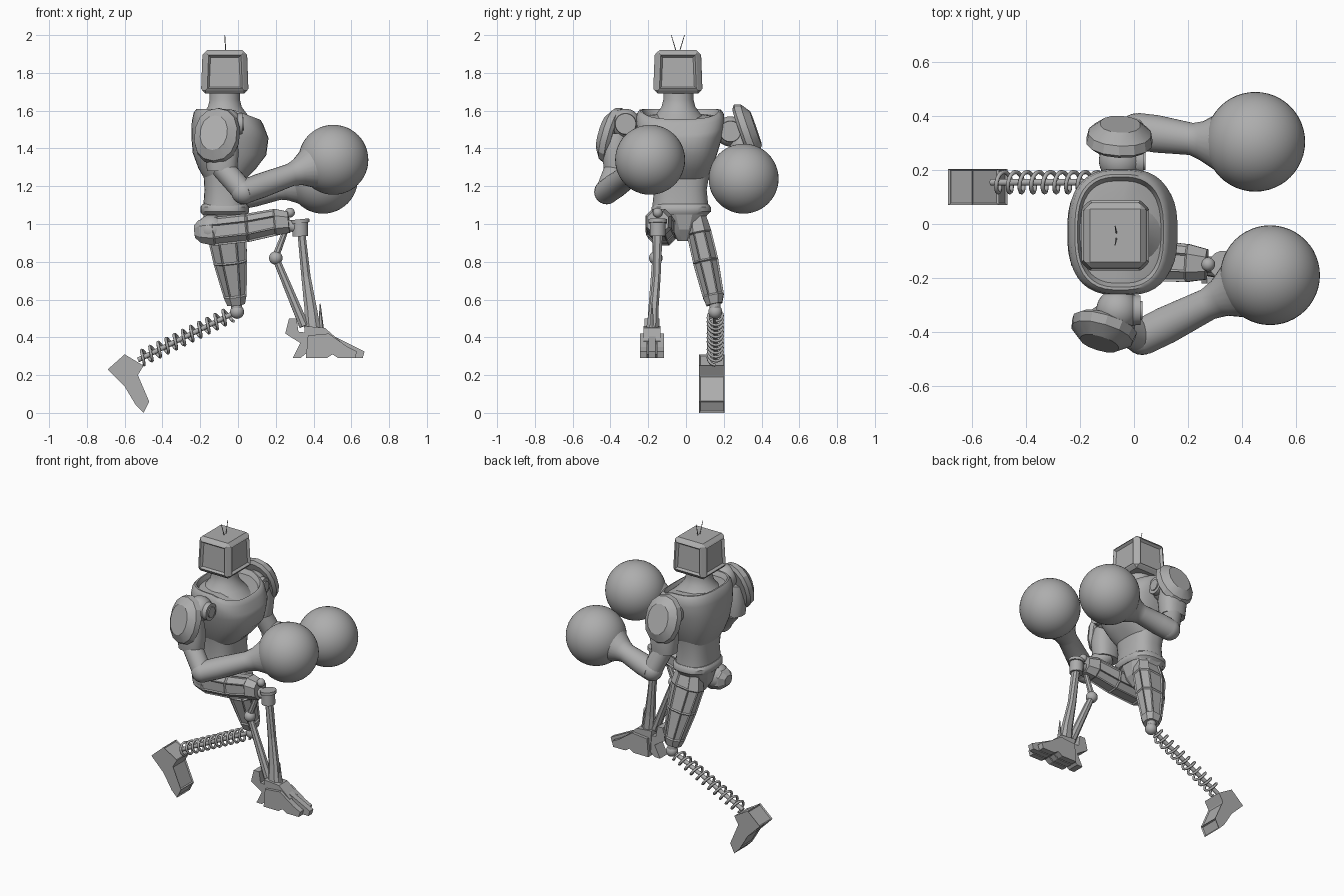
import bpy, bmesh, math
from mathutils import Vector

cube = bpy.data.objects.get("Cube")
if cube:
    bpy.data.objects.remove(cube, do_unlink=True)

grey = bpy.data.materials.new("plain_grey")
grey.use_nodes = True
colour = (0.42, 0.42, 0.42, 1)
grey.diffuse_color = colour
for node in grey.node_tree.nodes:
    if node.type == 'BSDF_PRINCIPLED':
        node.inputs["Base Color"].default_value = colour


def add(name, data, smooth=0):
    ob = bpy.data.objects.new(name, data)
    bpy.context.collection.objects.link(ob)
    data.materials.append(grey)
    if smooth:
        bpy.ops.object.select_all(action='DESELECT')
        bpy.context.view_layer.objects.active = ob
        ob.select_set(True)
        bpy.ops.object.shade_smooth_by_angle(angle=math.radians(smooth))
    return ob


def finish(name, bm, smooth=0, panels=False):
    bmesh.ops.recalc_face_normals(bm, faces=bm.faces)
    if panels:  # recess the large quads
        big = [f for f in bm.faces if len(f.verts) == 4 and f.calc_area() > 0.008]
        bmesh.ops.inset_individual(bm, faces=big, thickness=0.01, depth=-0.007)
    mesh = bpy.data.meshes.new(name)
    bm.to_mesh(mesh)
    bm.free()
    return add(name, mesh, smooth)


def loft(name, rings, n=24, power=2, up=(0, 0, 1), smooth=40, panels=False, shape=None):
    """Rings of (centre, half width, half height) square to the line from first to last."""
    bm = bmesh.new()
    axis = (Vector(rings[-1][0]) - Vector(rings[0][0])).normalized()
    u = Vector(up).cross(axis).normalized()
    v = axis.cross(u)
    loops = []
    for centre, a, b in rings:
        loop = []
        for i in range(n):
            t = math.tau * (i + 0.5) / n
            c, s = math.cos(t), math.sin(t)
            p = Vector(centre) + u * a * math.copysign(abs(c) ** (2 / power), c) \
                + v * b * math.copysign(abs(s) ** (2 / power), s)
            loop.append(bm.verts.new(shape(p) if shape else p))
        loops.append(loop)
    for p, q in zip(loops, loops[1:]):
        for i in range(n):
            bm.faces.new((p[i], p[(i + 1) % n], q[(i + 1) % n], q[i]))
    bm.faces.new(loops[0])
    bm.faces.new(loops[-1])
    return finish(name, bm, smooth, panels)


def rod(name, a, b, r1, r2=None, n=16):
    r2 = r1 if r2 is None else r2
    up = (1, 0, 0) if abs(a[2] - b[2]) > abs(a[0] - b[0]) else (0, 0, 1)
    return loft(name, [(a, r1, r1), (b, r2, r2)], n, up=up)


def ball(name, centre, r, n=20):
    bm = bmesh.new()
    bmesh.ops.create_uvsphere(bm, u_segments=n * 2, v_segments=n, radius=r)
    bmesh.ops.translate(bm, verts=bm.verts, vec=centre)
    return finish(name, bm, 60)


def prism(name, profile, y0, y1, panels=False):
    bm = bmesh.new()
    near, far = [[bm.verts.new((x, y, z)) for x, z in profile] for y in (y0, y1)]
    bm.faces.new(near)
    bm.faces.new(far)
    for i in range(len(profile)):
        j = (i + 1) % len(profile)
        bm.faces.new((near[i], near[j], far[j], far[i]))
    return finish(name, bm, 0, panels)


X = (1, 0, 0)

# Head: tapered box with recessed screen and side panels
bm = bmesh.new()
bmesh.ops.create_cube(bm, size=1)
for vert in bm.verts:
    k = 0.93 if vert.co.z > 0 else 1
    vert.co = (-0.07 + vert.co.x * 0.24 * k, -0.043 + vert.co.y * 0.25 * k, 1.805 + vert.co.z * 0.23)
bmesh.ops.bevel(bm, geom=bm.edges[:], offset=0.018, segments=1, affect='EDGES')
sides = [f for f in bm.faces if f.calc_area() > 0.02 and abs(f.normal.z) < 0.5]
bmesh.ops.inset_individual(bm, faces=sides, thickness=0.012, depth=0.006)
bmesh.ops.inset_individual(bm, faces=sides, thickness=0.015, depth=-0.015)
finish("head", bm)
for side in (-1, 1):
    rod("antenna", (-0.065, -0.043 + side * 0.008, 1.91), (-0.07, -0.043 + side * 0.035, 2.0), 0.003, 0.002, 6)

# Neck and torso
loft("neck", [((-0.07, -0.04, z), r, r) for z, r in
              ((1.53, 0.17), (1.58, 0.12), (1.62, 0.09), (1.66, 0.08), (1.71, 0.08))], 32, up=X, smooth=60)


def dip(p):  # the collar drops toward the chest
    if p.z > 1.53:
        p.z -= 0.35 * max(0, p.x + 0.02)
    return p


loft("chest", [((x, -0.03, z), a, b) for x, z, a, b in (
    (-0.07, 1.24, 0.14, 0.11), (-0.06, 1.29, 0.165, 0.15), (-0.045, 1.37, 0.195, 0.195),
    (-0.043, 1.46, 0.222, 0.205), (-0.045, 1.54, 0.235, 0.2), (-0.05, 1.585, 0.23, 0.185),
    (-0.05, 1.605, 0.215, 0.17), (-0.05, 1.605, 0.205, 0.16), (-0.05, 1.575, 0.19, 0.15),
    (-0.06, 1.58, 0.12, 0.11))], 40, 2.7, X, 45, shape=dip)
loft("abdomen", [((-0.07, -0.03, z), a, b) for z, a, b in (
    (1.08, 0.15, 0.115), (1.18, 0.14, 0.108), (1.3, 0.16, 0.115))], 32, 2.6, X)
loft("belt", [((-0.07, -0.025, z), a, b) for z, a, b in (
    (1.05, 0.14, 0.12), (1.065, 0.157, 0.13), (1.09, 0.157, 0.13), (1.105, 0.145, 0.118))], 32, 2.6, X)
loft("pelvis", [((-0.07, -0.01, z), a, b) for z, a, b in (
    (0.91, 0.035, 0.06), (0.97, 0.075, 0.1), (1.06, 0.135, 0.12))], 12, 2.5, X, 20)


# Arms: joint, upper arm, forearm, round glove and shoulder pad
def arm(side, shoulder, sleeve, elbow, cuff, glove, pad, normal):
    s, e, c, g = (Vector(p) for p in (shoulder, elbow, cuff, glove))
    ball(side + "_shoulder_joint", s, 0.08)
    rod(side + "_shoulder_disc", s, s + Vector((0.085, 0, 0)), 0.06, 0.055, 24)
    rod(side + "_shoulder_hub", s, s + Vector((0.092, 0, 0)), 0.035, 0.035, 24)
    m = Vector(sleeve)
    loft(side + "_upper_arm", [(m + Vector((0, 0, 0.2)), 0.06, 0.075), (m + Vector((0, 0, 0.1)), 0.075, 0.09),
                               (m, 0.065, 0.08)], 20, 2.4, X)
    rod(side + "_lower_sleeve", m + Vector((0, 0, 0.02)), e, 0.06, 0.06, 20)
    ball(side + "_elbow", e, 0.066, 12)
    loft(side + "_forearm", [(e, 0.068, 0.064), (e.lerp(c, 0.3), 0.07, 0.066), (e.lerp(c, 0.85), 0.06, 0.06),
                             (c, 0.072, 0.072), (c.lerp(g, 0.45), 0.125, 0.125)], 24, smooth=50)
    ball(side + "_glove", g, 0.185, 24)
    b, d = Vector(pad), Vector(normal).normalized()
    loft(side + "_shoulder_pad", [(b, 0.105, 0.135), (b + d * 0.015, 0.125, 0.155), (b + d * 0.05, 0.118, 0.145),
                                  (b + d * 0.085, 0.075, 0.095)], 14, 2.2, smooth=25)


arm("right", (-0.06, -0.32, 1.53), (-0.085, -0.37, 1.28), (0.03, -0.42, 1.17), (0.32, -0.275, 1.275),
    (0.505, -0.19, 1.34), (-0.105, -0.365, 1.46), (-0.3, -1, 0.3))
arm("left", (-0.05, 0.235, 1.49), (-0.05, 0.3, 1.27), (0.01, 0.345, 1.14), (0.25, 0.31, 1.195),
    (0.45, 0.305, 1.24), (-0.055, 0.29, 1.48), (0.05, 1, 0.35))

# Right leg: raised thigh with panels
loft("right_thigh", [((-0.23, -0.12, 0.96), 0.035, 0.035), ((-0.2, -0.12, 0.96), 0.065, 0.065),
                     ((-0.13, -0.125, 0.96), 0.08, 0.08), ((0.05, -0.135, 0.98), 0.082, 0.08),
                     ((0.2, -0.145, 1.01), 0.075, 0.075), ((0.27, -0.15, 1.01), 0.06, 0.06)],
     8, 2.4, smooth=0, panels=True)
ball("right_hip", (-0.14, -0.12, 0.97), 0.08, 12)
rod("right_knee_shaft", (0.24, -0.15, 1.0), (0.32, -0.15, 0.98), 0.03)
ball("right_knee_ball", (0.275, -0.15, 1.06), 0.026, 10)
for z0, z1, r in ((0.935, 1.01, 0.042), (1.005, 1.025, 0.05)):
    rod("right_knee_cap", (0.33, -0.15, z0), (0.328, -0.15, z1), r)
# Right shin: two tapering struts and a hinged link
loft("front_shin", [((0.335, -0.15, 0.96), 0.028, 0.022), ((0.36, -0.155, 0.72), 0.022, 0.026),
                    ((0.385, -0.17, 0.55), 0.026, 0.035), ((0.40, -0.18, 0.41), 0.038, 0.045)], 8, 2.5, X, 0)
rod("rear_link", (0.25, -0.155, 0.96), (0.2, -0.16, 0.83), 0.016, 0.02, 8)
ball("rear_hinge", (0.2, -0.16, 0.82), 0.036, 10)
rod("rear_shin", (0.2, -0.16, 0.82), (0.35, -0.18, 0.46), 0.02, 0.028, 8)
rod("shin_spike", (0.435, -0.18, 0.58), (0.44, -0.18, 0.42), 0.002, 0.018, 6)
# Right foot: heel, instep and three toes
prism("right_heel", [(0.27, 0.5), (0.31, 0.5), (0.32, 0.43), (0.4, 0.42), (0.38, 0.33), (0.33, 0.29),
                     (0.29, 0.29), (0.33, 0.37), (0.25, 0.42)], -0.22, -0.14)
prism("right_instep", [(0.35, 0.46), (0.46, 0.45), (0.54, 0.38), (0.5, 0.31), (0.36, 0.31)], -0.225, -0.135)
for i, reach in enumerate((0.0, 0.04, 0.0)):
    y = -0.225 + i * 0.045
    prism("right_toe", [(0.37, 0.41), (0.48, 0.42), (0.58 + reach, 0.35), (0.63 + reach, 0.325),
                        (0.62 + reach, 0.29), (0.53, 0.29), (0.5, 0.31), (0.47, 0.29), (0.36, 0.29)],
          y - 0.019, y + 0.019)

# Left leg: lowered thigh, knee and coil shin
loft("left_thigh", [((-0.01, 0.15, 0.575), 0.045, 0.05), ((-0.015, 0.145, 0.62), 0.06, 0.065),
                    ((-0.04, 0.105, 0.8), 0.072, 0.095), ((-0.06, 0.07, 0.95), 0.07, 0.11),
                    ((-0.065, 0.055, 1.05), 0.05, 0.09)], 8, 2.4, X, 0, True)
rod("left_knee_shaft", (-0.01, 0.153, 0.6), (-0.005, 0.155, 0.53), 0.03)
ball("left_knee", (-0.005, 0.155, 0.535), 0.037, 12)
start, end = Vector((-0.02, 0.155, 0.53)), Vector((-0.53, 0.155, 0.28))
rod("shin_core", start, end, 0.013)
curve = bpy.data.curves.new("shin_coil", 'CURVE')
curve.dimensions = '3D'
curve.bevel_depth = 0.008
curve.bevel_resolution = 1
curve.use_fill_caps = True
spline = curve.splines.new('POLY')
turns, steps = 11, 16
spline.points.add(turns * steps)
across = (end - start).normalized().cross(Vector((0, 1, 0)))
for i, point in enumerate(spline.points):
    t = math.tau * i / steps
    p = start.lerp(end, 0.04 + 0.93 * i / (turns * steps)) \
        + (across * math.cos(t) + Vector((0, 1, 0)) * math.sin(t)) * 0.038
    point.co = (*p, 1)
add("shin_coil", curve)
# Left foot, pointing down
prism("left_foot", [(-0.69, 0.23), (-0.6, 0.31), (-0.5, 0.25), (-0.53, 0.2), (-0.47, 0.06),
                    (-0.5, 0.0), (-0.54, 0.04), (-0.6, 0.14)], 0.07, 0.205, True)
